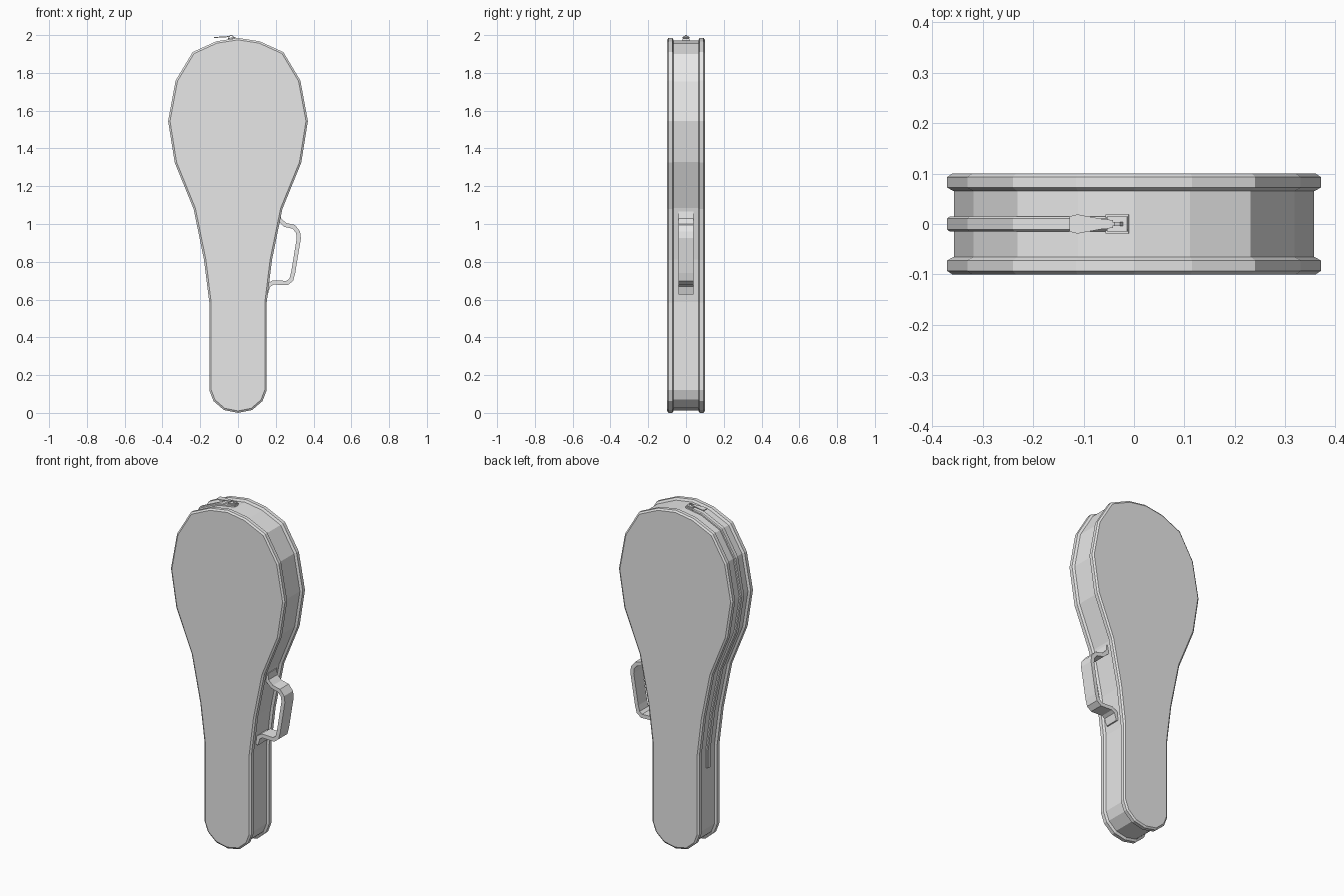
import bpy, bmesh
from mathutils import Vector, Matrix

cube = bpy.data.objects.get("Cube")
if cube:
    bpy.data.objects.remove(cube)

grey = bpy.data.materials.new("grey fabric")
grey.use_nodes = True
grey.diffuse_color = (0.8, 0.8, 0.8, 1)
grey.node_tree.nodes["Principled BSDF"].inputs["Base Color"].default_value = grey.diffuse_color


def finish(name, bm):
    bmesh.ops.recalc_face_normals(bm, faces=bm.faces)
    mesh = bpy.data.meshes.new(name)
    bm.to_mesh(mesh)
    bm.free()
    mesh.materials.append(grey)
    obj = bpy.data.objects.new(name, mesh)
    bpy.context.collection.objects.link(obj)
    return obj


def offset(path, d, closed):
    """Shift an x-z path sideways by d with mitred corners."""
    out, n = [], len(path)
    for i, p in enumerate(path):
        p = Vector(p)
        a = Vector(path[i - 1]) if closed or i > 0 else None
        b = Vector(path[(i + 1) % n]) if closed or i < n - 1 else None
        dirs = [v.normalized() for v in ((p - a) if a else None, (b - p) if b else None) if v]
        normals = [Vector((v.y, -v.x)) for v in dirs]
        m = sum(normals, Vector((0, 0))).normalized()
        out.append(p + m * (d / max(m.dot(normals[0]), 0.4)))
    return out


def sweep(name, path, profile, closed):
    """Carry a (y, offset) profile along an x-z path, capping both ends."""
    bm = bmesh.new()
    rings = [[bm.verts.new((p.x, y, p.y)) for p in offset(path, d, closed)]
             for y, d in profile]
    n, m = len(path), len(rings)
    for j in range(m - 1 if closed else m):
        r, s = rings[j], rings[(j + 1) % m]
        for i in range(n if closed else n - 1):
            k = (i + 1) % n
            bm.faces.new((r[i], r[k], s[k], s[i]))
    if closed:
        caps = (rings[0], rings[-1])
    else:
        caps = ([r[0] for r in rings], [r[-1] for r in rings])
    for cap in caps:
        bm.faces.new(cap)
    return finish(name, bm)


def box(name, centre, size, tilt=0):
    bm = bmesh.new()
    mat = (Matrix.Translation(centre) @ Matrix.Rotation(tilt, 4, 'Y')
           @ Matrix.Diagonal((*size, 1)))
    bmesh.ops.create_cube(bm, size=1, matrix=mat)
    return finish(name, bm)


# Case shell: piped rims on both faces with a recessed side wall
half = [(0.115, 1.967), (0.24, 1.91), (0.33, 1.76), (0.37, 1.545), (0.335, 1.325),
        (0.235, 1.08), (0.18, 0.81), (0.152, 0.585), (0.152, 0.12), (0.13, 0.063),
        (0.075, 0.015)]
left_half = [(-x, z) for x, z in half]
outline = [(0, 1.985)] + left_half + [(0, 0)] + half[::-1]
rim = [(0.065, -0.013), (0.072, 0), (0.093, 0), (0.1, -0.01)]
shell = [(-y, d) for y, d in rim[::-1]] + rim
# the outline runs anticlockwise seen from the front, so sideways is outward
sweep("case_shell", outline, shell, True)

# Zip strip from the top down the -x side
strip_path = [(-0.012, 1.983)] + left_half[:8] + [(-0.152, 0.48)]
sweep("zip_strip", strip_path,
      [(-0.015, -0.016), (-0.015, -0.005), (-0.011, 0), (0.011, 0),
       (0.015, -0.005), (0.015, -0.016)], False)

# Carrying handle with flat feet on the +x side
handle_path = [(0.213, 1.065), (0.217, 1.025), (0.25, 0.995), (0.295, 0.985),
               (0.318, 0.957), (0.322, 0.925), (0.292, 0.742), (0.282, 0.705),
               (0.26, 0.688), (0.185, 0.69), (0.161, 0.675), (0.147, 0.63)]
sweep("handle", handle_path,
      [(-0.041, -0.011), (-0.041, 0.011), (0.041, 0.011), (0.041, -0.011)], False)

# Zip slider: two plates, a bridge and a tapered pull tab
slope = -0.155
box("slider_base", (-0.033, 0, 1.974), (0.046, 0.038, 0.007), slope)
box("slider_top", (-0.033, 0, 1.984), (0.040, 0.030, 0.006), slope)
box("slider_neck", (-0.024, 0, 1.979), (0.012, 0.012, 0.010), slope)
bridge = [(-0.050, 1.983), (-0.046, 1.994), (-0.038, 1.998), (-0.029, 1.996), (-0.022, 1.986)]
sweep("slider_bridge", bridge,
      [(-0.004, -0.002), (-0.004, 0.002), (0.004, 0.002), (0.004, -0.002)], False)

bm = bmesh.new()
tab_half = [(-0.128, 0.015), (-0.112, 0.019), (-0.058, 0.009), (-0.042, 0.008)]
tab = tab_half + [(x, -y) for x, y in tab_half[::-1]]
face = bm.faces.new([bm.verts.new((x, y, 1.99 + 0.06 * (x + 0.04))) for x, y in tab])
lift = bmesh.ops.extrude_face_region(bm, geom=[face])["geom"]
bmesh.ops.translate(bm, vec=(0, 0, 0.005),
                    verts=[v for v in lift if isinstance(v, bmesh.types.BMVert)])
finish("pull_tab", bm)
